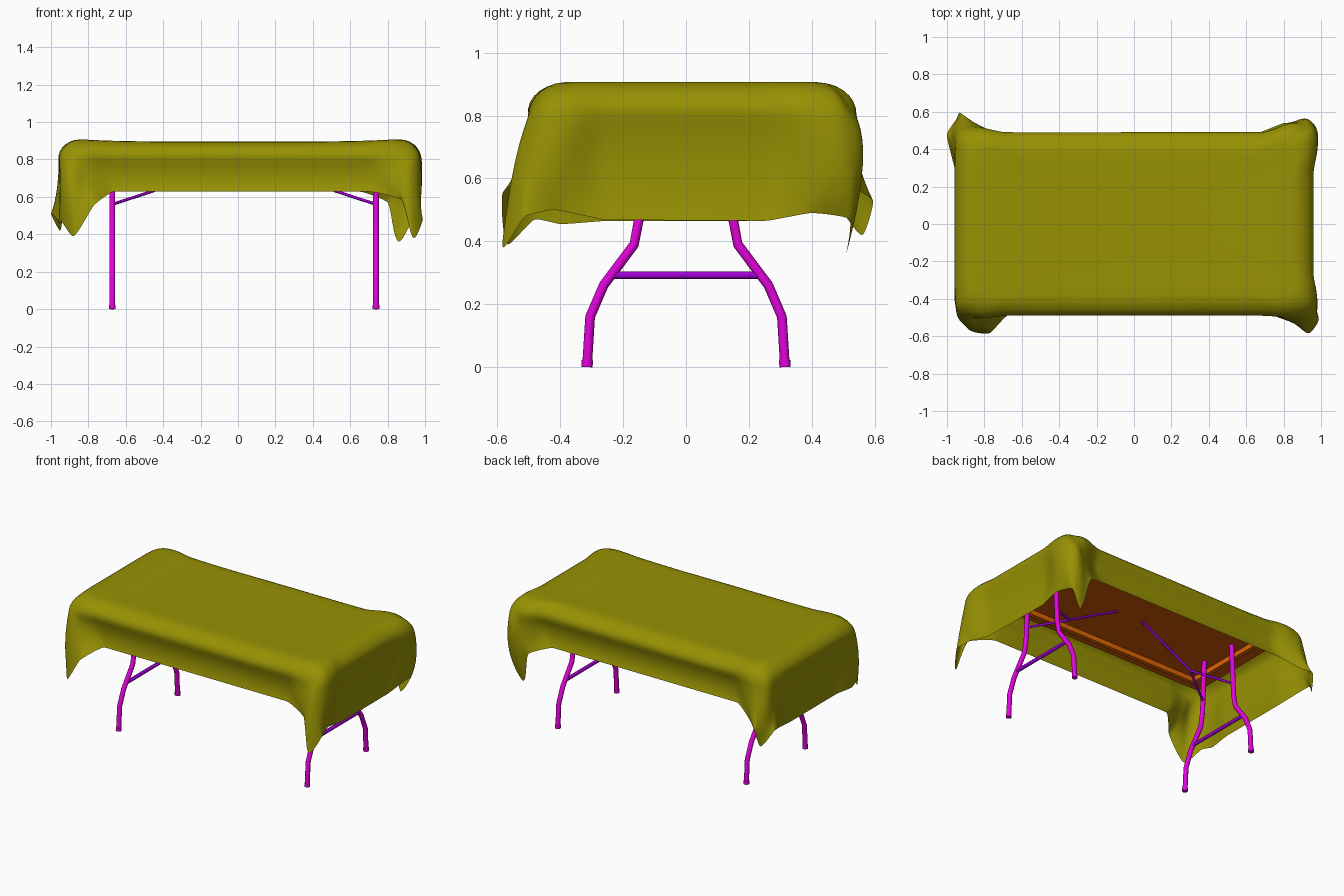
import bpy, bmesh, math
from mathutils import Vector
from mathutils.geometry import interpolate_bezier

cube = bpy.data.objects.get("Cube")
if cube:
    bpy.data.objects.remove(cube, do_unlink=True)


def material(name, rgb):
    m = bpy.data.materials.new(name)
    m.use_nodes = True
    m.diffuse_color = (*rgb, 1)
    m.node_tree.nodes["Principled BSDF"].inputs["Base Color"].default_value = (*rgb, 1)
    return m


OLIVE = material("olive cloth", (0.31, 0.285, 0.001))
MAGENTA = material("magenta legs", (0.76, 0.001, 0.71))
PURPLE = material("purple braces", (0.36, 0.0, 0.68))
BROWN = material("brown board", (0.62, 0.095, 0.001))
ORANGE = material("orange rails", (0.74, 0.13, 0.001))


def finish(bm, name, mat, angle=35):
    bmesh.ops.recalc_face_normals(bm, faces=bm.faces)
    mesh = bpy.data.meshes.new(name)
    bm.to_mesh(mesh)
    bm.free()
    ob = bpy.data.objects.new(name, mesh)
    bpy.context.collection.objects.link(ob)
    mesh.materials.append(mat)
    bpy.ops.object.select_all(action='DESELECT')
    ob.select_set(True)
    bpy.context.view_layer.objects.active = ob
    bpy.ops.object.shade_smooth_by_angle(angle=math.radians(angle))


def box(name, lo, hi, mat):
    bm = bmesh.new()
    bmesh.ops.create_cube(bm, size=1)
    lo, hi = Vector(lo), Vector(hi)
    for v in bm.verts:
        v.co = (lo + hi) / 2 + v.co * (hi - lo)
    finish(bm, name, mat)


def tube(name, path, radius, mat, sides=12):
    """Round bar swept along a path."""
    path = [Vector(p) for p in path]
    bm = bmesh.new()
    rings = []
    for i, p in enumerate(path):
        d = (path[min(i + 1, len(path) - 1)] - path[max(i - 1, 0)]).normalized()
        ref = Vector((1, 0, 0)) if abs(d.x) < 0.7 else Vector((0, 1, 0))
        u = d.cross(ref).normalized()
        w = d.cross(u)
        turn = [2 * math.pi * k / sides for k in range(sides)]
        rings.append([bm.verts.new(p + radius * (math.cos(a) * u + math.sin(a) * w)) for a in turn])
    for a, b in zip(rings, rings[1:]):
        for k in range(sides):
            n = (k + 1) % sides
            bm.faces.new((a[k], a[n], b[n], b[k]))
    bm.faces.new(rings[0])
    bm.faces.new(rings[-1])
    finish(bm, name, mat, 50)


# Tablecloth: shoulder, middle and hem curves, keyed from long edge to short edge
SHOULDER = [(.68, .487, .8), (.83, .497, .8), (.905, .488, .8),
            (.943, .455, .8), (.957, .38, .8), (.957, .25, .8)]
MIDDLE = [(.68, .468, .71), (.82, .515, .68), (.90, .54, .64),
          (.95, .505, .62), (.965, .42, .63), (.935, .25, .64)]
HEM = {
    (1, -1): [(.70, .48, .628), (.88, .54, .58), (.94, .582, .38),
              (.988, .51, .48), (.965, .42, .5), (.95, .25, .468)],
    (1, 1): [(.65, .485, .628), (.80, .54, .57), (.86, .51, .36),
             (.93, .52, .47), (.955, .4, .49), (.945, .25, .465)],
    (-1, 1): [(.72, .485, .628), (.87, .55, .56), (.93, .595, .53),
              (.95, .56, .42), (1.0, .48, .51), (.95, .25, .465)],
    (-1, -1): [(.66, .48, .628), (.77, .583, .555), (.88, .567, .39),
               (.945, .48, .47), (.96, .4, .455), (.95, .25, .465)],
}
# How far the cloth balloons out at each corner, in x and y
SWELL_TOP = {(1, -1): (.02, .005), (1, 1): (.025, .045), (-1, 1): (0, .02), (-1, -1): (0, .005)}
SWELL_MID = {(1, -1): (.015, .005), (1, 1): (.015, .022), (-1, 1): (.005, .01), (-1, -1): (-.012, 0)}


def swollen(keys, offset):
    inner = [(x + offset[0], y + offset[1], z) for x, y, z in keys[1:-1]]
    return [keys[0], *inner, keys[-1]]


def closed_curve(keys_for, softness, steps=8):
    """Loop through the keys of all four corners, straight along the edges."""
    pts = []
    for sx, sy in HEM:
        keys = keys_for((sx, sy))
        order = keys if sx * sy < 0 else keys[::-1]
        pts += [Vector((sx * x, sy * y, z)) for x, y, z in order]
    n, per = len(pts), len(SHOULDER)
    tangent = []
    for i, p in enumerate(pts):
        before, after = (p - pts[i - 1]).normalized(), (pts[(i + 1) % n] - p).normalized()
        if i % per == 0:
            tangent.append(before)
        elif i % per == per - 1:
            tangent.append(after)
        else:
            tangent.append((before + after).normalized())
    loop = []
    for i, p in enumerate(pts):
        j = (i + 1) % n
        h = (pts[j] - p).length * softness
        loop += interpolate_bezier(p, p + tangent[i] * h, pts[j] - tangent[j] * h,
                                   pts[j], steps + 1)[:-1]
    return loop


shoulder = closed_curve(lambda c: swollen(SHOULDER, SWELL_TOP[c]), .33)
middle = closed_curve(lambda c: swollen(MIDDLE, SWELL_MID[c]), .33)
hem = closed_curve(HEM.get, .14)


def column(s, m, h):
    """One strip of cloth from the centre of the top down to the hem."""
    top = Vector((s.x * .88, s.y * .78, 0))
    top.z = .895 + .012 * min(1, abs(top.x) / .83) ** 4
    pts = [Vector((top.x * f, top.y * f, .893 + (top.z - .893) * f ** 4)) for f in (.3, .6, .85)]
    # Rounded shoulder that runs on smoothly into the hanging wall
    out = Vector((s.x - top.x, s.y - top.y, 0))
    fall = (4 * m - 3 * s - h).normalized()
    pts += interpolate_bezier(top, top + out * .6, s - fall * .055, s, 8)
    for k in range(1, 11):
        v = k / 10
        pts.append(s * (1 - v) * (1 - 2 * v) + m * 4 * v * (1 - v) + h * v * (2 * v - 1))
    return pts


bm = bmesh.new()
cols = [[bm.verts.new(p) for p in column(*c)] for c in zip(shoulder, middle, hem)]
for i, a in enumerate(cols):
    b = cols[(i + 1) % len(cols)]
    for k in range(len(a) - 1):
        bm.faces.new((a[k], a[k + 1], b[k + 1], b[k]))
bm.faces.new([c[0] for c in cols])
finish(bm, "tablecloth", OLIVE, 80)

# Board and the rail frame under it
MID = .033
box("table_board", (-.875, -.43, .836), (.9, .43, .858), BROWN)
for s in (-1, 1):
    side = "left" if s > 0 else "right"
    box("long_rail_" + ("back" if s > 0 else "front"),
        (MID - .8, s * .335 - .014, .803), (MID + .8, s * .335 + .014, .838), ORANGE)
    box("short_rail_" + side,
        (MID + s * .79 - .014, -.335, .803), (MID + s * .79 + .014, .335, .838), ORANGE)

    # Leg pair with feet, crossbar and forked brace
    x = MID + s * .705
    fork = (MID + s * .485, 0, .632)
    for t in (-1, 1):
        end = side + ("_back" if t > 0 else "_front")
        path = [(.315, 0), (.305, .16), (.262, .26), (.165, .39), (.148, .48), (.13, .838)]
        tube("leg_" + end, [(x, t * y, z) for y, z in path], .0155, MAGENTA)
        tube("foot_" + end, [(x, t * .315, 0), (x, t * .314, .022)], .018, MAGENTA)
        tube("brace_fork_" + end, [(x, t * .143, .56), fork], .008, PURPLE, 8)
    tube("brace_stem_" + side, [fork, (MID + s * .1, 0, .836)], .008, PURPLE, 8)
    tube("crossbar_" + side, [(x, -.245, .292), (x, .245, .292)], .012, PURPLE)
